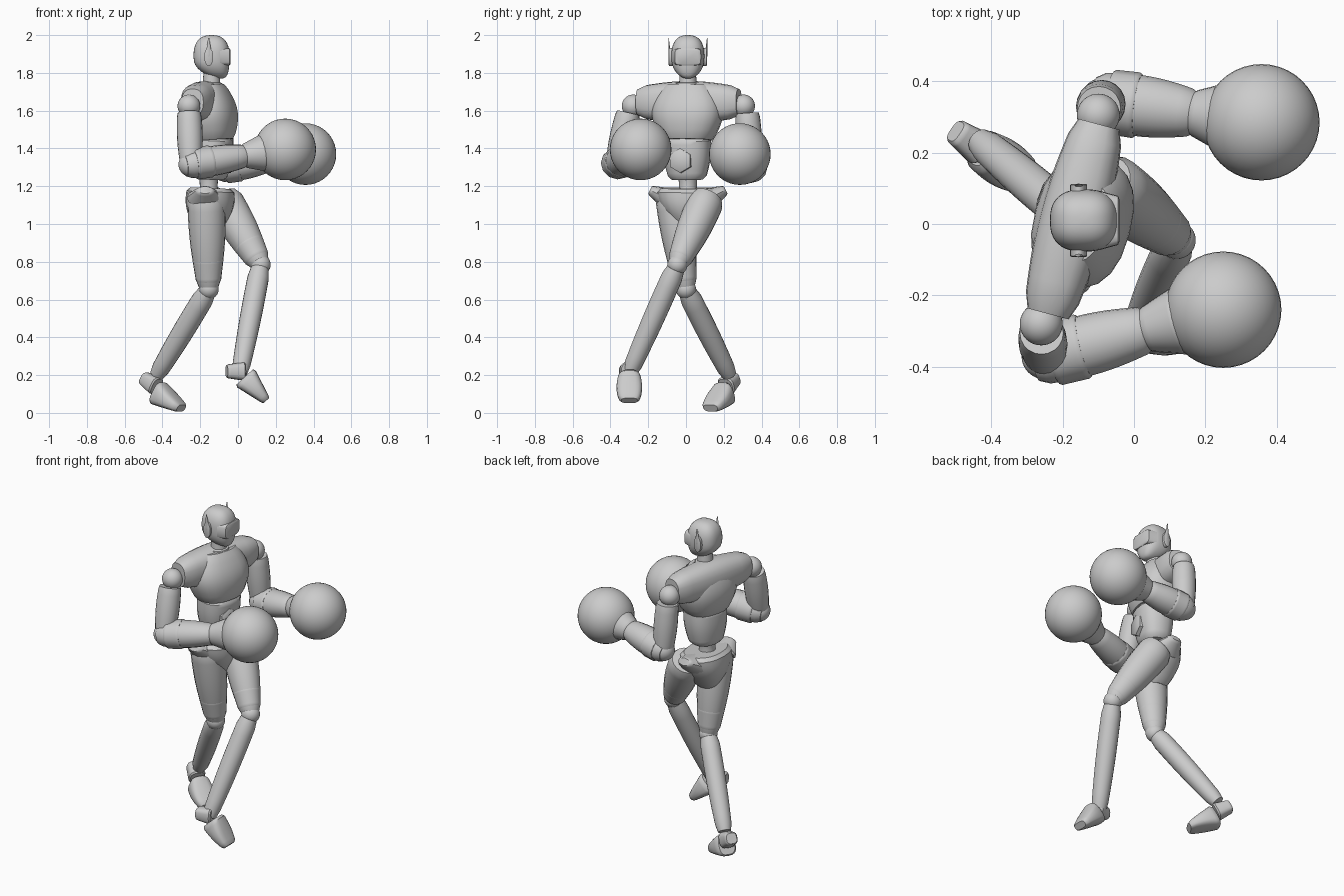
import bpy, bmesh, math
from mathutils import Vector

cube = bpy.data.objects.get("Cube")
if cube:
    bpy.data.objects.remove(cube, do_unlink=True)

X, Y, Z = Vector((1, 0, 0)), Vector((0, 1, 0)), Vector((0, 0, 1))

# One plain colour for the whole figure
grey = bpy.data.materials.new("plain grey")
grey.use_nodes = True
grey.diffuse_color = (.6, .6, .6, 1)
for node in grey.node_tree.nodes:
    if node.type == 'BSDF_PRINCIPLED':
        node.inputs["Base Color"].default_value = grey.diffuse_color


def finish(name, bm):
    """Turn a bmesh into a smooth shaded object with sharp edges kept."""
    bmesh.ops.recalc_face_normals(bm, faces=bm.faces)
    mesh = bpy.data.meshes.new(name)
    bm.to_mesh(mesh)
    bm.free()
    mesh.materials.append(grey)
    part = bpy.data.objects.new(name, mesh)
    bpy.context.collection.objects.link(part)
    bpy.ops.object.select_all(action='DESELECT')
    part.select_set(True)
    bpy.context.view_layer.objects.active = part
    bpy.ops.object.shade_smooth_by_angle(angle=math.radians(40))


def signed_power(value, power):
    return math.copysign(abs(value) ** (2 / power), value)


def tube(name, start, end, first, last, bulge=0, flat=1, end_flat=None,
         side=Y, sides=20, power=2, lip=.85):
    """Tapered tube with a swelling middle and chamfered ends.

    The radius goes from first to last; flat multiplies it along side.
    """
    start, end = Vector(start), Vector(end)
    along = (end - start).normalized()
    v = (side - along * along.dot(side)).normalized()
    u = v.cross(along)
    end_flat = end_flat or flat
    steps = 12
    bm = bmesh.new()
    loops = []
    for step in range(steps + 1):
        t = step / steps
        radius = first + (last - first) * t + bulge * math.sin(math.pi * t)
        if step in (0, steps):
            radius *= lip
        width = radius * (flat + (end_flat - flat) * t)
        loop = []
        for i in range(sides):
            angle = math.tau * i / sides
            across = u * radius * signed_power(math.cos(angle), power)
            across += v * width * signed_power(math.sin(angle), power)
            loop.append(bm.verts.new(start.lerp(end, t) + across))
        loops.append(loop)
    for lower, upper in zip(loops, loops[1:]):
        for i in range(sides):
            bm.faces.new((lower[i - 1], lower[i], upper[i], upper[i - 1]))
    bm.faces.new(loops[0])
    bm.faces.new(loops[-1])
    finish(name, bm)


def ball(name, centre, radius, shape=None):
    """Sphere whose unit points may first be reshaped by a rule."""
    bm = bmesh.new()
    bmesh.ops.create_uvsphere(bm, u_segments=40, v_segments=20, radius=1)
    for vert in bm.verts:
        point = shape(vert.co) if shape else vert.co
        vert.co = Vector(centre) + point * radius
    finish(name, bm)


def skull(point):
    """Egg shape whose lower half narrows and moves forward to the chin."""
    low = max(0, -point.z)
    narrow = 1 - low * low * .25
    box = [signed_power(value, 2.5) for value in point]
    return Vector((box[0] * narrow * .83 + low * low * .4,
                   box[1] * narrow * .76, box[2]))


# Head, visor and neck
head = Vector((-.14, .01, 1.885))
ball("head", head, .115, skull)
tube("visor", head + X * .04, head + X * .1, .048, .045,
     flat=1.75, end_flat=1.5, power=5)
tube("neck", head - Z * .2, head - Z * .07, .05, .042)

# Ear discs with upright fins
for word, sign in (("left", 1), ("right", -1)):
    ear = head - X * .015 + Y * sign * .07
    tube(word + "_ear_disc", ear, ear + Y * sign * .032, .024, .024,
         flat=2, side=Z)
    fin = ear + Y * sign * .026
    tube(word + "_ear_fin", fin, fin + Z * .1 + Y * sign * .006, .018, .003,
         flat=.4, sides=8)

# Torso, turned a little towards the right side
core = Vector((-.155, .01, 0))
turn = math.radians(-15)
forward = Vector((math.cos(turn), math.sin(turn), 0))
sideways = Z.cross(forward)


def torso(ahead, height):
    return core + forward * ahead + Z * height


tube("chest", torso(.02, 1.445), torso(0, 1.735), .11, .08, bulge=.04,
     flat=1.25, end_flat=1.55, side=sideways, power=2.4, lip=.95)
shoulder_line = torso(-.015, 1.645)
tube("shoulder_yoke", shoulder_line - sideways * .275,
     shoulder_line + sideways * .275, .07, .07, bulge=.025,
     flat=1.18, side=Z, power=2.5)
tube("collar", torso(.01, 1.7), torso(.01, 1.75), .08, .06, side=sideways)
tube("abdomen", torso(.01, 1.235), torso(.02, 1.46), .08, .105, bulge=.01,
     flat=1.2, side=sideways, power=2.4)
plate = torso(.07, 1.335) - sideways * .01
tube("belly_plate", plate, plate + forward * .058, .068, .064,
     side=sideways, sides=6, lip=.9)
tube("waist", torso(0, 1.12), torso(0, 1.27), .06, .055, bulge=-.01)

# Pelvis with flared hip tops
tube("pelvis", core + Z * .96, core + X * .01 + Z * 1.19, .06, .125,
     bulge=.03, flat=.8, end_flat=1.35, power=2.3)
for word, sign in (("left", 1), ("right", -1)):
    hip = core + X * sign * .02 + Y * sign * .11 + Z * 1.135
    tube(word + "_hip_flare", hip, hip + Y * sign * .09 + Z * .045, .06, .025,
         flat=1.7, side=X, sides=12)

# Legs: hip, knee, ankle, heel, arch and toe
legs = {
    "left": ((-.085, .115, 1.14), (.12, -.045, .785), (.01, -.3, .21),
             (-.06, -.32, .22), (.035, -.3, .19), (.15, -.3, .065)),
    "right": ((-.168, -.07, 1.16), (-.155, 0, .655), (-.43, .23, .2),
              (-.5, .26, .185), (-.43, .21, .11), (-.3, .13, .025)),
}
for word, joints in legs.items():
    hip, knee, ankle, heel, arch, toe = map(Vector, joints)
    tube(word + "_thigh", hip, knee, .1, .056, bulge=.015, flat=.95)
    tube(word + "_thigh_cuff", hip.lerp(knee, .68), hip.lerp(knee, .92),
         .083, .066, flat=.95, lip=.95)
    ball(word + "_knee", knee, .053)
    tube(word + "_shin", knee.lerp(ankle, .04), ankle, .056, .045, bulge=.006)
    level = (toe - arch).cross(Z)
    tube(word + "_heel", heel, arch + Z * .03, .036, .05, side=level, power=3)
    tube(word + "_foot", arch, toe, .07, .024, flat=.8, end_flat=2.1,
         side=level, power=3)

# Arms: shoulder, elbow and glove centre
arms = {
    "left": ((-.1, .305, 1.625), (-.085, .345, 1.295), (.357, .285, 1.37)),
    "right": ((-.26, -.28, 1.625), (-.25, -.37, 1.315), (.25, -.24, 1.395)),
}
for word, joints in arms.items():
    shoulder, elbow, glove = map(Vector, joints)
    reach = elbow.lerp
    outward = Y * math.copysign(.015, shoulder.y)
    ball(word + "_shoulder_joint", shoulder, .06)
    tube(word + "_upper_arm", shoulder.lerp(elbow, .12) + outward, elbow,
         .064, .056, bulge=.008, lip=.95)
    ball(word + "_elbow", elbow, .065)
    tube(word + "_forearm", reach(glove, -.06), reach(glove, .6), .07, .058,
         bulge=.015, flat=1.08)
    tube(word + "_elbow_guard", reach(glove, .04), reach(glove, .22),
         .084, .086, flat=1.08, sides=12, lip=.95)
    tube(word + "_glove_cuff", reach(glove, .56), reach(glove, .76),
         .062, .098, lip=.95)
    ball(word + "_glove", glove, .163)
